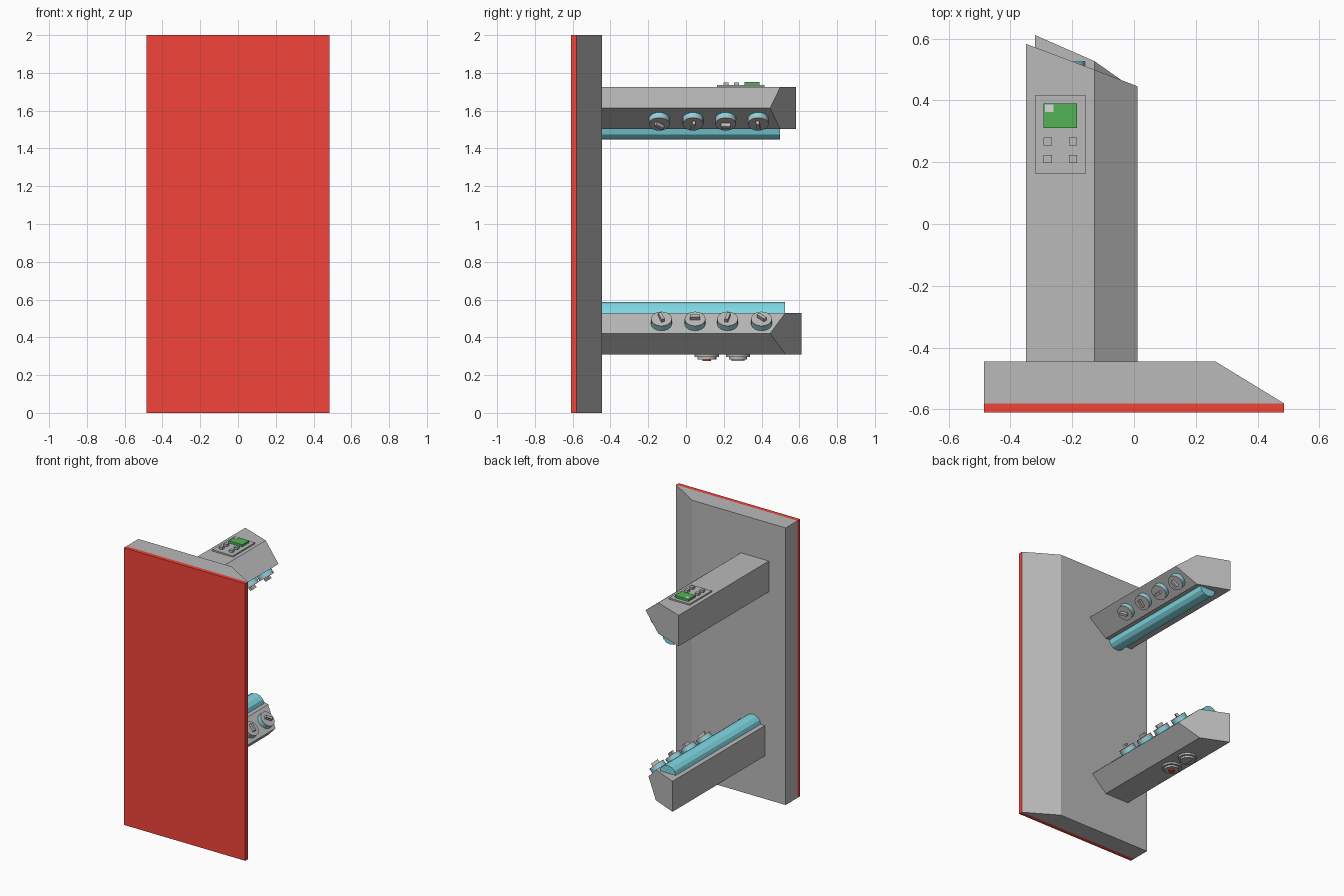
import bpy, bmesh, math
from mathutils import Matrix, Vector

if "Cube" in bpy.data.objects:
    bpy.data.objects.remove(bpy.data.objects["Cube"])


def material(name, rgb):
    m = bpy.data.materials.new(name)
    m.diffuse_color = (*rgb, 1)
    m.use_nodes = True
    m.node_tree.nodes["Principled BSDF"].inputs["Base Color"].default_value = m.diffuse_color
    return m


GREY = material("mid_grey", (0.49, 0.49, 0.49))
RED = material("red", (0.9, 0.06, 0.042))
CYAN = material("cyan", (0.22, 0.7, 0.79))
GREEN = material("green", (0.085, 0.45, 0.09))
LIGHT = material("pale_grey", (0.68, 0.72, 0.68))


def finish(name, bm, mat=None, smooth=False):
    bmesh.ops.recalc_face_normals(bm, faces=bm.faces)
    me = bpy.data.meshes.new(name)
    bm.to_mesh(me)
    bm.free()
    ob = bpy.data.objects.new(name, me)
    bpy.context.collection.objects.link(ob)
    me.materials.append(mat or GREY)
    if smooth:
        bpy.context.view_layer.objects.active = ob
        ob.select_set(True)
        bpy.ops.object.shade_smooth_by_angle(angle=math.radians(35))
        ob.select_set(False)
    return ob


def loft(name, start, end, mat=None):
    """Solid between two matching outlines."""
    bm = bmesh.new()
    a = [bm.verts.new(p) for p in start]
    b = [bm.verts.new(p) for p in end]
    n = len(a)
    bm.faces.new(a)
    bm.faces.new(b[::-1])
    for i in range(n):
        j = (i + 1) % n
        bm.faces.new((a[i], b[i], b[j], a[j]))
    return finish(name, bm, mat)


def box(name, lo, hi, mat=None, frame=Matrix()):
    lo, hi = Vector(lo), Vector(hi)
    bm = bmesh.new()
    bmesh.ops.create_cube(bm, size=1, matrix=frame @ Matrix.Translation((lo + hi) / 2)
                          @ Matrix.Diagonal((*(hi - lo), 1)))
    return finish(name, bm, mat)


def disc(name, r, z0, z1, frame, mat=None):
    bm = bmesh.new()
    bmesh.ops.create_cone(bm, cap_ends=True, segments=20, radius1=r, radius2=r, depth=z1 - z0,
                          matrix=frame @ Matrix.Translation((0, 0, (z0 + z1) / 2)))
    return finish(name, bm, mat, True)


def face_frame(pos, normal):
    """Local x runs along world y, local z along the face normal."""
    z = Vector(normal).normalized()
    x = Vector((0, 1, 0))
    y = z.cross(x)
    m = Matrix((x, y, z)).transposed().to_4x4()
    m.translation = pos
    return m


# front sheet and backing slab with one bevelled side
box("front_sheet", (-0.485, -0.61, 0), (0.485, -0.58, 2), RED)
slab = [(-0.485, -0.58), (0.485, -0.58), (0.262, -0.444), (-0.485, -0.444)]
loft("backing_slab", [(x, y, 0) for x, y in slab], [(x, y, 2) for x, y in slab])


def arm(name, profile, ends):
    loft(name, [(x, -0.444, z) for x, z in profile],
         [(x, y, z) for (x, z), y in zip(profile, ends)])


def light_bar(name, z, height, y_end):
    arc = [(-0.222 + 0.063 * math.cos(math.pi * i / 6), z + height * math.sin(math.pi * i / 6))
           for i in range(7)]
    loft(name, [(x, -0.444, h) for x, h in arc], [(x, y_end, h) for x, h in arc], CYAN)


def knobs(prefix, x, z, normal, items):
    for i, (y, angle) in enumerate(items):
        f = face_frame((x, y, z), normal)
        disc(f"{prefix}_knob_ring_{i}", 0.055, -0.005, 0.022, f, CYAN)
        disc(f"{prefix}_knob_cap_{i}", 0.055, 0.022, 0.036, f)
        box(f"{prefix}_knob_grip_{i}", (-0.026, -0.009, 0.034), (0.026, 0.009, 0.058), None,
            f @ Matrix.Rotation(math.radians(angle), 4, 'Z'))


# upper arm
arm("upper_arm", [(-0.35, 1.725), (-0.128, 1.725), (0.012, 1.613), (-0.128, 1.502), (-0.35, 1.502)],
    [0.583, 0.499, 0.445, 0.499, 0.583])
light_bar("upper_light_bar", 1.502, -0.055, 0.498)
knobs("upper", -0.06, 1.557, (0.62, 0, -0.79), [(-0.142, -40), (0.037, 78), (0.21, 0), (0.382, 98)])

# lower arm
arm("lower_arm", [(-0.32, 0.53), (-0.128, 0.53), (-0.012, 0.42), (-0.128, 0.31), (-0.32, 0.31)],
    [0.611, 0.527, 0.445, 0.527, 0.611])
light_bar("lower_light_bar", 0.53, 0.056, 0.525)
knobs("lower", -0.068, 0.472, (0.69, 0, 0.73), [(-0.13, 110), (0.048, 0), (0.22, 75), (0.4, 138)])

# control pad on the upper arm
box("control_pad", (-0.32, 0.163, 1.722), (-0.155, 0.415, 1.735))
box("screen", (-0.292, 0.31, 1.733), (-0.184, 0.39, 1.751), GREEN)
box("screen_marker", (-0.288, 0.362, 1.745), (-0.26, 0.387, 1.753), LIGHT)
for x in (-0.279, -0.197):
    for y in (0.211, 0.267):
        box("pad_button", (x - 0.013, y - 0.013, 1.733), (x + 0.013, y + 0.013, 1.75))

# dials under the lower arm
for i, (y, r) in enumerate([(0.11, 0.066), (0.275, 0.064)]):
    f = face_frame((-0.235, y, 0.31), (0, 0, -1))
    disc(f"under_dial_base_{i}", r, -0.005, 0.013, f)
    disc(f"under_dial_step_{i}", r * 0.76, 0.013, 0.027, f)
    if i == 0:
        disc("under_dial_lamp", 0.022, 0.025, 0.035, f, RED)
    else:
        box("under_dial_grip", (-0.035, -0.009, 0.025), (0.035, 0.009, 0.036), None, f)
